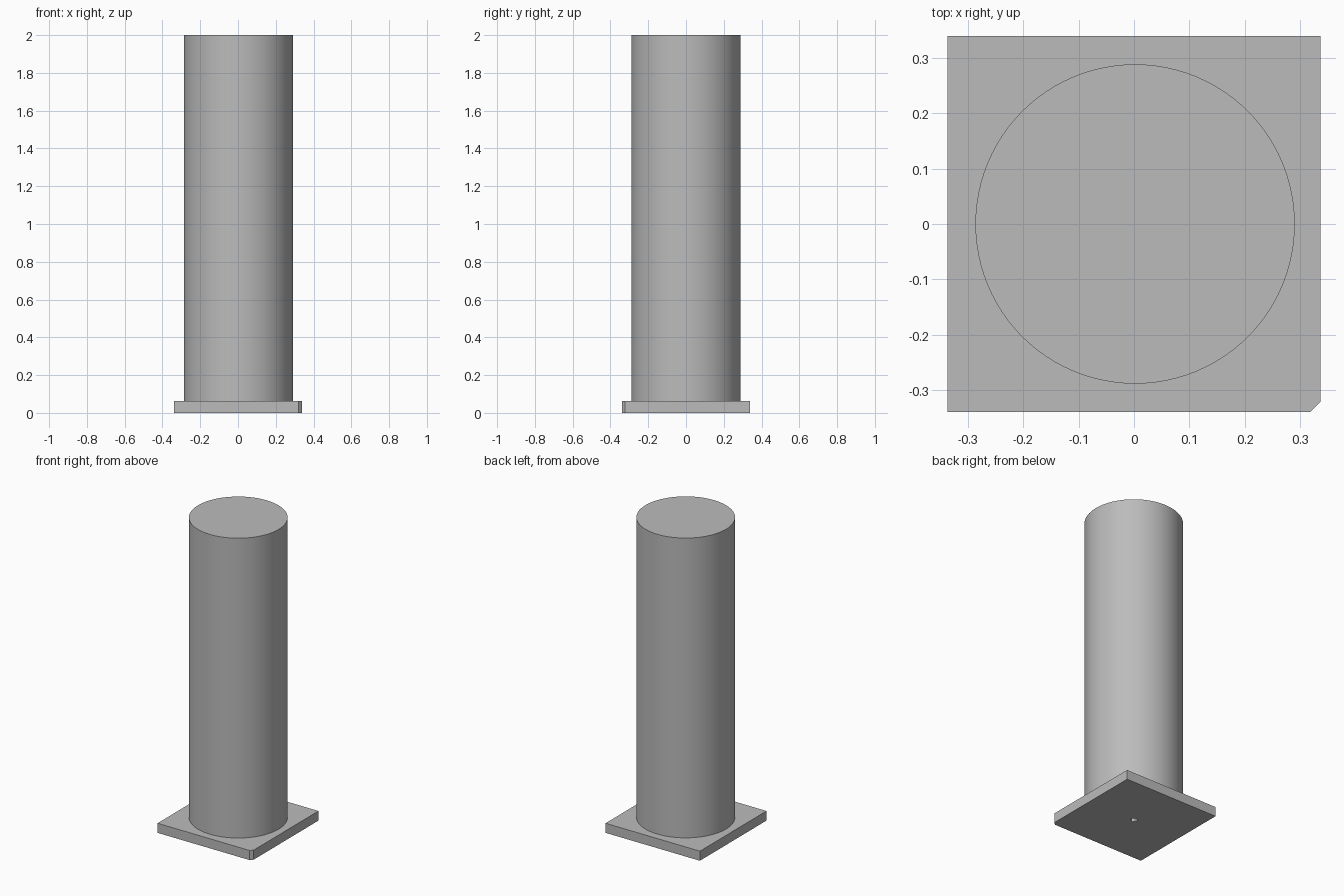
import bpy, bmesh, math

if "Cube" in bpy.data.objects:
    bpy.data.objects.remove(bpy.data.objects["Cube"])

grey = bpy.data.materials.new("plain grey")
grey.diffuse_color = (0.5, 0.5, 0.5, 1)
grey.use_nodes = True
grey.node_tree.nodes["Principled BSDF"].inputs["Base Color"].default_value = grey.diffuse_color

PLATE_H, X, Y, CUT = 0.062, 0.3375, 0.34, 0.018


def finish(bm, name):
    bmesh.ops.recalc_face_normals(bm, faces=bm.faces)
    mesh = bpy.data.meshes.new(name)
    bm.to_mesh(mesh)
    bm.free()
    mesh.materials.append(grey)
    obj = bpy.data.objects.new(name, mesh)
    bpy.context.collection.objects.link(obj)
    return obj


# Base plate with one clipped corner
bm = bmesh.new()
outline = [(-X, -Y), (X - CUT, -Y), (X, -Y + CUT), (X, Y), (-X, Y)]
face = bm.faces.new([bm.verts.new((x, y, 0)) for x, y in outline])
ext = bmesh.ops.extrude_face_region(bm, geom=[face])
bmesh.ops.translate(bm, vec=(0, 0, PLATE_H),
                    verts=[v for v in ext["geom"] if isinstance(v, bmesh.types.BMVert)])
plate = finish(bm, "base_plate")

# Small six-sided socket under the plate
bpy.ops.mesh.primitive_cylinder_add(vertices=6, radius=0.021, depth=0.1, location=(0, 0, 0))
cutter = bpy.context.object
cutter.name = "socket_cutter"
cutter.data.materials.append(grey)
cutter.hide_render = True
cutter.hide_viewport = True
mod = plate.modifiers.new("socket", 'BOOLEAN')
mod.object = cutter
mod.operation = 'DIFFERENCE'
mod.solver = 'EXACT'

# Round column
bpy.ops.mesh.primitive_cylinder_add(vertices=96, radius=0.289, depth=2 - PLATE_H,
                                    location=(0.002, 0, (2 + PLATE_H) / 2))
column = bpy.context.object
column.name = "column"
column.data.materials.append(grey)
bpy.ops.object.shade_smooth_by_angle(angle=math.radians(30))
